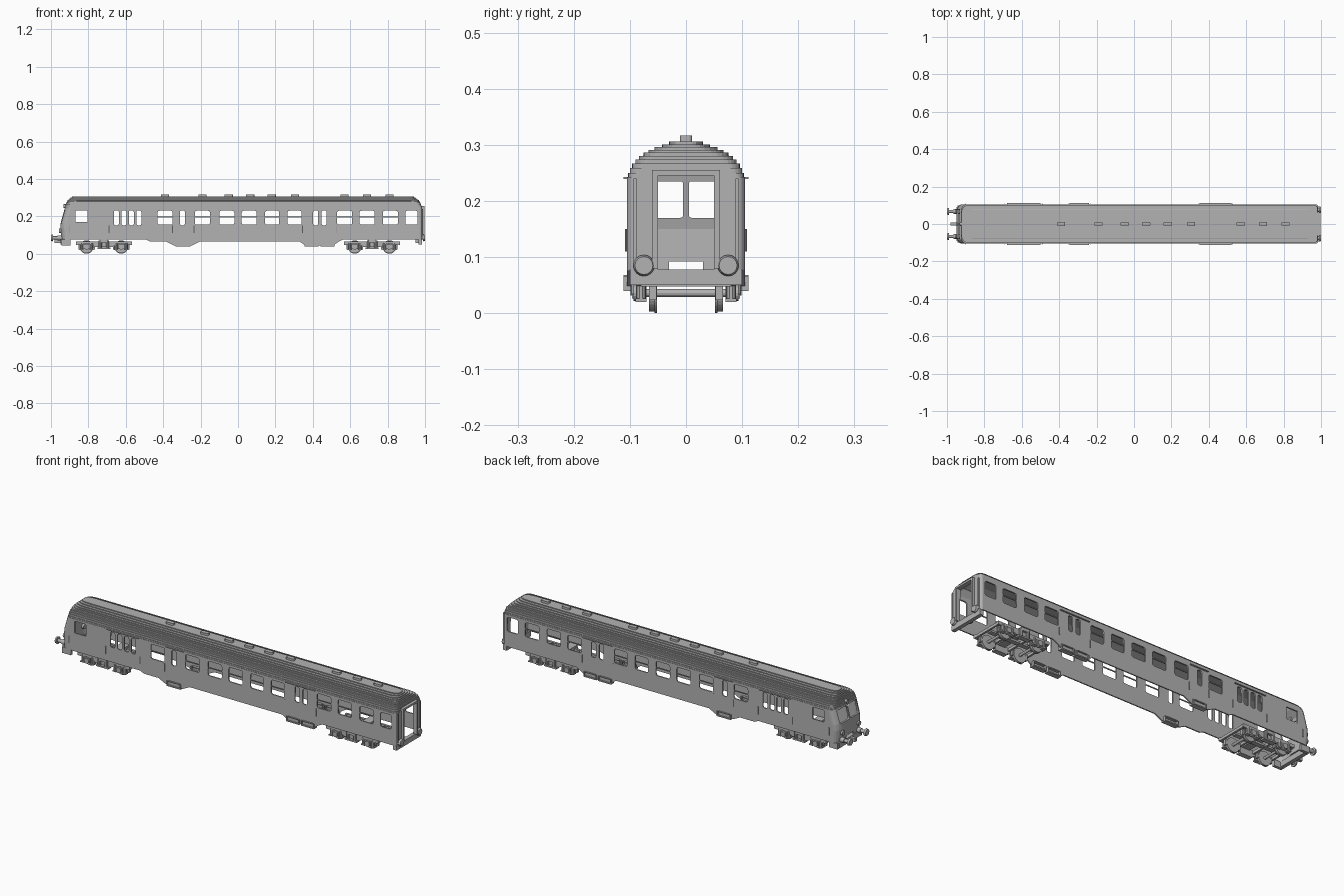
import bpy, bmesh, math
from mathutils import Matrix, Vector

old = bpy.data.objects.get("Cube")
if old:
    bpy.data.objects.remove(old)

grey = bpy.data.materials.new("plain grey")
grey.use_nodes = True
grey.diffuse_color = (0.45, 0.45, 0.45, 1)
grey.node_tree.nodes["Principled BSDF"].inputs["Base Color"].default_value = (0.45, 0.45, 0.45, 1)


def finish(bm, name):
    bmesh.ops.recalc_face_normals(bm, faces=bm.faces)
    me = bpy.data.meshes.new(name)
    bm.to_mesh(me)
    bm.free()
    me.materials.append(grey)
    ob = bpy.data.objects.new(name, me)
    bpy.context.scene.collection.objects.link(ob)
    return ob


def box(bm, x0, x1, y0, y1, z0, z1):
    size = Vector((x1 - x0, y1 - y0, z1 - z0))
    mid = Vector((x0 + x1, y0 + y1, z0 + z1)) / 2
    m = Matrix.Translation(mid) @ Matrix.Diagonal(size).to_4x4()
    return bmesh.ops.create_cube(bm, size=1, matrix=m)["verts"]


def rod(bm, a, b, r, r2=None, n=16):
    a, b = Vector(a), Vector(b)
    d = b - a
    m = Matrix.Translation((a + b) / 2) @ d.to_track_quat("Z", "Y").to_matrix().to_4x4()
    bmesh.ops.create_cone(bm, cap_ends=True, segments=n, radius1=r,
                          radius2=r if r2 is None else r2, depth=d.length, matrix=m)


def plate(bm, pts, y0, y1):
    """Outline in x and z, extruded along y."""
    f = bm.faces.new([bm.verts.new((x, y0, z)) for x, z in pts])
    ext = bmesh.ops.extrude_face_region(bm, geom=[f])["geom"]
    bmesh.ops.translate(bm, vec=(0, y1 - y0, 0),
                        verts=[v for v in ext if isinstance(v, bmesh.types.BMVert)])


def round_box(bm, x0, x1, y0, y1, z0, z1, r, axis):
    verts = box(bm, x0, x1, y0, y1, z0, z1)
    edges = {e for v in verts for e in v.link_edges
             if abs((e.verts[0].co - e.verts[1].co).normalized()[axis]) > 0.9}
    bmesh.ops.bevel(bm, geom=list(edges), offset=r, segments=3, profile=0.5, affect="EDGES")


# Body shell: rounded plan rings stacked into walls and a stepped roof
def ring(bm, z, hw, xl, xr, rl, rr):
    pts = []
    for cx, sx, rx, ry, start in ((xr, 1, rr, min(rr, hw * .6), 0), (xl, -1, rl, hw * .45, 1),
                                  (xl, -1, rl, hw * .45, 2), (xr, 1, rr, min(rr, hw * .6), 3)):
        sy = 1 if start < 2 else -1
        for k in range(6):
            a = (start + k / 5) * math.pi / 2
            pts.append((cx - sx * rx + math.cos(a) * rx, sy * (hw - ry) + math.sin(a) * ry, z))
    return [bm.verts.new(p) for p in pts]


roof = [(.25, .103), (.259, .1), (.267, .096), (.274, .09), (.28, .084), (.286, .076),
        (.291, .067), (.296, .056), (.301, .043), (.306, .03)]
bm = bmesh.new()
levels = [(.296, .04, -.88, .93, .03, .03), (.28, .078, -.89, .95, .03, .025),
          (.25, .097, -.92, .973, .03, .015), (.15, .099, -.942, .978, .03, .01),
          (.075, .099, -.939, .978, .03, .01),
          (.075, .105, -.945, .985, .03, .014), (.14, .105, -.95, .985, .03, .014),
          (.17, .105, -.947, .985, .03, .014), (.243, .105, -.926, .985, .03, .014)]
for i, (z, hw) in enumerate(roof):
    inset = .105 - hw
    row = (hw, -.926 + inset * .5, .985 - inset * .6, .03 + inset * .3, .014 + inset * .5)
    z_low = .243 if i == 0 else roof[i - 1][0]
    levels += [(z_low,) + row, (z,) + row]
rings = [ring(bm, *lv) for lv in levels]
for a, b in zip(rings, rings[1:]):
    for i in range(len(a)):
        j = (i + 1) % len(a)
        bm.faces.new((a[i], a[j], b[j], b[i]))
bm.faces.new(rings[0])
bm.faces.new(rings[-1])
body = finish(bm, "body_shell")

# Window, cab and doorway openings
wide = [(-.43, -.35), (-.23, -.15), (-.1, -.02), (.02, .1), (.145, .22),
        (.265, .34), (.53, .61), (.65, .73), (.775, .855)]
narrow = [-.65, -.61, -.57, -.53, -.297, .415, .46]
bm = bmesh.new()
for a, b in wide + [(.895, .96)]:
    round_box(bm, a, b, -.2, .2, .155, .23, .01, 1)
for x in narrow:
    round_box(bm, x - .013, x + .013, -.2, .2, .152, .232, .009, 1)
round_box(bm, -.87, -.805, -.2, .2, .17, .232, .003, 1)
for s in (-1, 1):
    a, b = sorted((s * .005, s * .078))
    round_box(bm, -1.05, -.895, a, b, .17, .235, .005, 0)
box(bm, -1.05, -.9, -.03, .03, .06, .092)
box(bm, .94, 1.05, -.05, .05, .06, .245)
cutter = finish(bm, "opening_cutter")
cutter.hide_render = True
mod = body.modifiers.new("openings", "BOOLEAN")
mod.operation, mod.solver, mod.object = "DIFFERENCE", "EXACT", cutter
cut = bpy.data.meshes.new_from_object(body.evaluated_get(bpy.context.evaluated_depsgraph_get()))
body.modifiers.clear()
body.data = cut
bpy.data.objects.remove(cutter)

# Side fittings on both sides
skirt = [(-.49, .075), (-.47, .065), (-.385, .065), (-.345, .045), (-.245, .045), (-.205, .065),
         (.33, .065), (.36, .045), (.51, .045), (.54, .065), (.56, .075)]
bm_skirt, bm_bar, bm_strip, bm_step = [bmesh.new() for _ in range(4)]
for s in (-1, 1):
    plate(bm_skirt, skirt, s * .099, s * .105)
    for a, b in wide:
        box(bm_bar, a, b, *sorted((s * .1, s * .104)), .193, .198)
    for a, b in ((-.68, -.5), (-.345, -.24), (.35, .52)):
        box(bm_strip, a, b, *sorted((s * .104, s * .111)), .239, .243)
    for a, b in ((-.335, -.255), (.355, .43), (.44, .515)):
        y = sorted((s * .085, s * .111))
        box(bm_step, a, b, *y, .04, .046)
        box(bm_step, a + .01, b - .01, *y, .063, .068)
        for x in (a, b - .005):
            box(bm_step, x, x + .005, *y, .04, .066)
    # door handrails
    for x in (-.9, -.69, -.49, -.35, -.235, .345, .525):
        rod(bm_strip, (x, s * .107, .11), (x, s * .107, .15), .002, n=6)
finish(bm_skirt, "side_skirts")
finish(bm_bar, "window_bars")
finish(bm_strip, "door_rain_strips")
finish(bm_step, "entry_steps")

# Roof vents
bm = bmesh.new()
for x in (-.39, -.19, -.05, .065, .18, .305, .57, .69, .81):
    round_box(bm, x - .022, x + .022, -.011, .011, .3, .317, .006, 2)
finish(bm, "roof_vents")

# Buffers, beams, couplers, lamps and gangway frame
bm = bmesh.new()
for s in (-1, 1):
    rod(bm, (-.94, s * .067, .085), (-.99, s * .067, .085), .009)
    rod(bm, (-.94, s * .067, .085), (-.965, s * .067, .085), .013)
    rod(bm, (-.99, s * .067, .085), (-1, s * .067, .085), .019, .016)
    rod(bm, (.97, s * .075, .085), (.99, s * .075, .085), .01)
    rod(bm, (.99, s * .075, .085), (1, s * .075, .085), .019, .016)
finish(bm, "buffers")
bm = bmesh.new()
box(bm, -.95, -.93, -.09, .09, .05, .078)
box(bm, .965, .985, -.1, .1, .05, .078)
for s in (-1, 1):
    box(bm, s * .965 - .015, s * .965 + .015, -.008, .008, .058, .076)
    box(bm, -.945, -.895, *sorted((s * .085, s * .1)), .045, .076)
finish(bm, "end_beams")
bm = bmesh.new()
for s in (-1, 1):
    rod(bm, (-.93, s * .066, .122), (-.957, s * .066, .122), .012)
rod(bm, (-.91, 0, .255), (-.934, 0, .255), .01)
finish(bm, "cab_lamps")
bm = bmesh.new()
for s in (-1, 1):
    box(bm, .982, .997, *sorted((s * .05, s * .061)), .08, .255)
    box(bm, .982, .99, *sorted((s * .088, s * .094)), .08, .24)
box(bm, .982, .997, -.05, .05, .245, .255)
finish(bm, "gangway_frame")

# Bogies: wheelsets, side frames, springs and cross members
side = [(-.15, .066), (-.15, .05), (-.12, .048), (-.1, .054), (-.07, .05), (-.045, .036),
        (.045, .036), (.07, .05), (.1, .054), (.12, .048), (.15, .05), (.15, .066)]
for label, cx in (("cab_end", -.717), ("gangway_end", .717)):
    bm, wb = bmesh.new(), bmesh.new()
    for w in (-.0925, .0925):
        x = cx + w
        rod(wb, (x, -.08, .036), (x, .08, .036), .007, n=12)
        for s in (-1, 1):
            rod(wb, (x, s * .052, .036), (x, s * .056, .036), .036, n=28)
            rod(wb, (x, s * .056, .036), (x, s * .066, .036), .033, n=28)
            rod(bm, (x, s * .072, .036), (x, s * .094, .036), .014)
            box(bm, x - .018, x + .018, *sorted((s * .07, s * .088)), .026, .05)
            for d in (-.027, .027):
                rod(bm, (x + d, s * .08, .024), (x + d, s * .08, .058), .009, n=10)
                box(bm, x + d - .011, x + d + .011, *sorted((s * .07, s * .09)), .02, .026)
            # brake shoes
            for d in (-.04, .04):
                box(bm, x + d - .004, x + d + .004, *sorted((s * .053, s * .066)), .024, .056)
    for s in (-1, 1):
        plate(bm, [(cx + px, pz) for px, pz in side], s * .074, s * .086)
        box(bm, cx - .035, cx + .035, *sorted((s * .07, s * .096)), .026, .034)
        for d in (-.02, .02):
            rod(bm, (cx + d, s * .09, .032), (cx + d, s * .09, .07), .009, n=10)
    for d in (-.145, -.045, .045, .145):
        box(bm, cx + d - .005, cx + d + .005, -.08, .08, .048, .062)
    box(bm, cx - .022, cx + .022, -.098, .098, .06, .078)
    box(bm, cx - .13, cx + .13, -.012, .012, .05, .06)
    finish(bm, label + "_bogie_frame")
    finish(wb, label + "_wheelsets")
